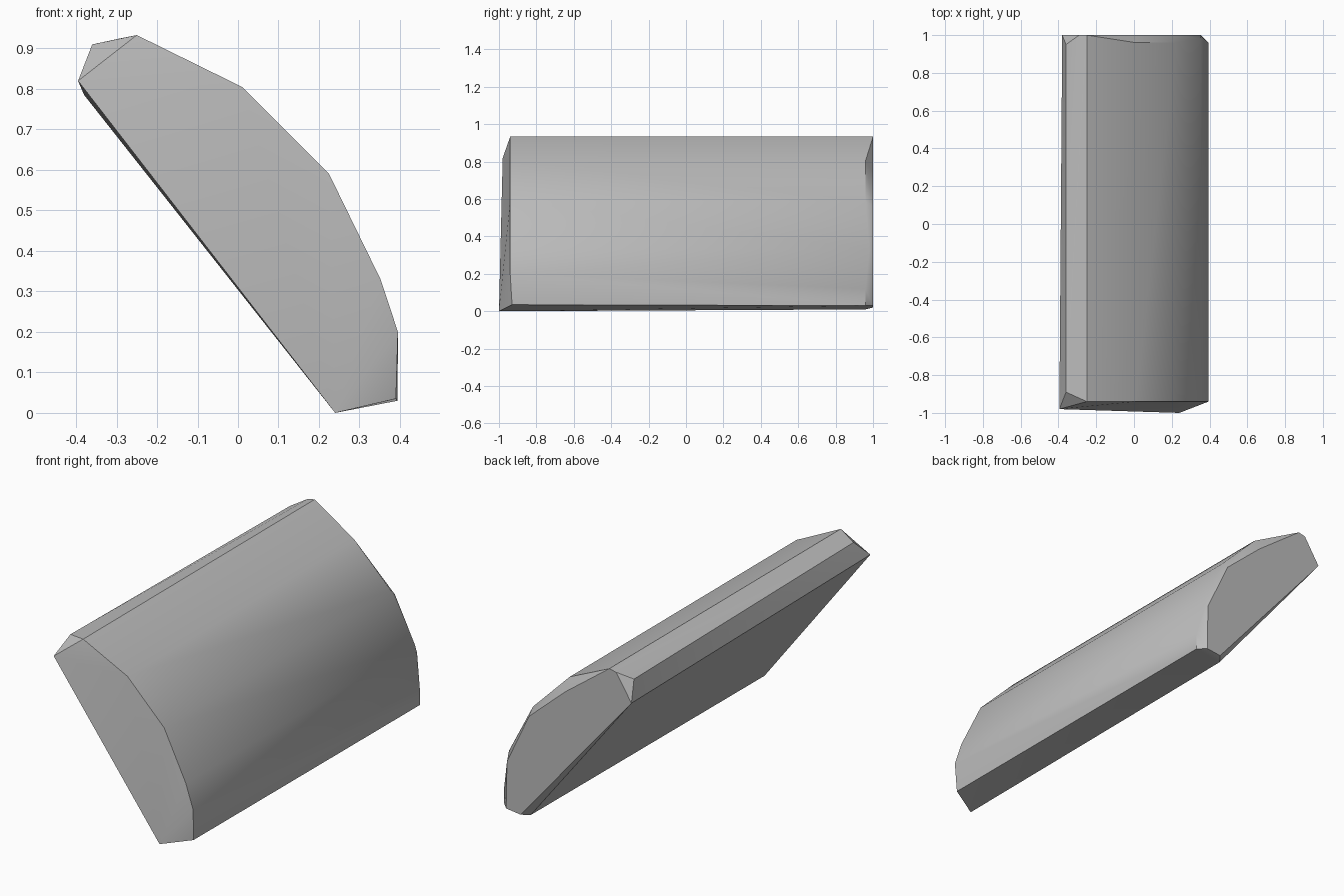
import bpy
import bmesh

cube = bpy.data.objects.get("Cube")
if cube:
    bpy.data.objects.remove(cube, do_unlink=True)

# Plain stone grey
grey = bpy.data.materials.new("stone grey")
grey.use_nodes = True
color = (0.5, 0.5, 0.5, 1)
grey.diffuse_color = color
grey.node_tree.nodes["Principled BSDF"].inputs["Base Color"].default_value = color

# Curved outer side, shared by both ends (x, z)
arc = [(0.01, 0.805), (0.225, 0.59), (0.352, 0.33), (0.395, 0.20)]

# Front end: sloping face with one clipped upper corner
front = [(x, -0.94, z) for x, z in arc]
front += [(-0.395, -0.98, 0.82), (-0.36, -0.89, 0.91), (-0.25, -0.94, 0.933),
          (0.39, -0.93, 0.035), (0.24, -1, 0)]

# Back end: bevelled rim, then the smaller flat face
rim = [(x, 0.96, z) for x, z in arc[:2]]
rim += [(-0.36, 0.95, 0.888), (0.352, 0.98, 0.33), (0.394, 0.96, 0.12),
        (0.394, 0.96, 0.03), (0.24, 0.96, 0.01)]
cap = [(x, 1, z) for x, z in [
    (-0.38, 0.785), (-0.29, 0.925), (-0.25, 0.933), (0.01, 0.74),
    (0.22, 0.555), (0.35, 0.28), (0.355, 0.03), (0.27, 0.02)]]

# Skin the two ends into one convex slab
bm = bmesh.new()
for point in front + rim + cap:
    bm.verts.new(point)
hull = bmesh.ops.convex_hull(bm, input=bm.verts)
loose = [v for v in bm.verts if not v.link_faces]
bmesh.ops.delete(bm, geom=loose, context="VERTS")
bmesh.ops.dissolve_limit(bm, angle_limit=0.02, verts=bm.verts, edges=bm.edges)
bmesh.ops.recalc_face_normals(bm, faces=bm.faces)

mesh = bpy.data.meshes.new("curved_slab")
bm.to_mesh(mesh)
bm.free()
mesh.materials.append(grey)
slab = bpy.data.objects.new("curved_slab", mesh)
bpy.context.collection.objects.link(slab)

# Smooth along the curve, crisp at the ends
bpy.ops.object.select_all(action="DESELECT")
slab.select_set(True)
bpy.context.view_layer.objects.active = slab
bpy.ops.object.shade_smooth_by_angle(angle=0.56)
